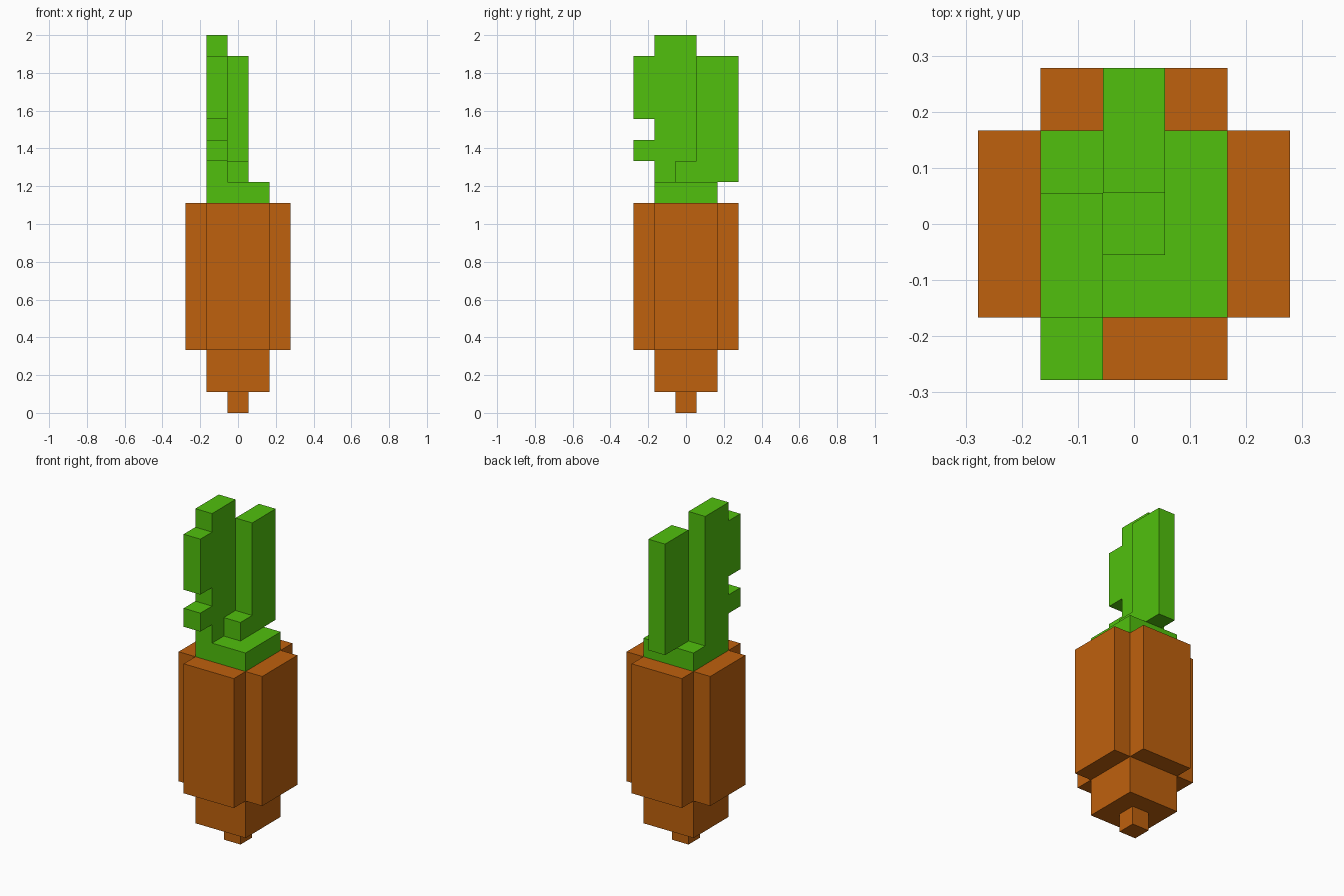
import bpy
import bmesh
from mathutils import Vector

cube = bpy.data.objects.get("Cube")
if cube:
    bpy.data.objects.remove(cube, do_unlink=True)

U = 2 / 18  # one block


def make_material(name, color):
    mat = bpy.data.materials.new(name)
    mat.use_nodes = True
    mat.diffuse_color = color
    mat.node_tree.nodes["Principled BSDF"].inputs["Base Color"].default_value = color
    return mat


ORANGE = make_material("carrot orange", (0.52, 0.119, 0.004, 1))
GREEN = make_material("leaf green", (0.082, 0.527, 0.004, 1))


def prism(name, outline, start, end, mat, along="Z"):
    """Extrude an outline, in block units: (x, y) along Z or (y, z) along X."""
    def place(a, b, c):
        return Vector((a, b, c) if along == "Z" else (c, a, b)) * U

    bm = bmesh.new()
    face = bm.faces.new([bm.verts.new(place(a, b, start)) for a, b in outline])
    result = bmesh.ops.extrude_face_region(bm, geom=[face])
    moved = [v for v in result["geom"] if isinstance(v, bmesh.types.BMVert)]
    bmesh.ops.translate(bm, verts=moved, vec=place(0, 0, end - start))
    bmesh.ops.recalc_face_normals(bm, faces=bm.faces)
    mesh = bpy.data.meshes.new(name)
    bm.to_mesh(mesh)
    bm.free()
    mesh.materials.append(mat)
    obj = bpy.data.objects.new(name, mesh)
    bpy.context.collection.objects.link(obj)
    return obj


def square(h):
    return [(-h, -h), (h, -h), (h, h), (-h, h)]


def plus(w, h):
    """Square of half-size h with notched corners; arms have half-width w."""
    corner = [(h, -w), (h, w), (w, w)]
    points = []
    for _ in range(4):
        points += corner
        corner = [(-y, x) for x, y in corner]
    return points


# Root, from the tip upwards
prism("root_tip", square(0.5), 0, 1, ORANGE)
prism("root_taper", square(1.5), 1, 3, ORANGE)
prism("root_body", plus(1.5, 2.5), 3, 10, ORANGE)

# Leaf base and the two upright leaves
prism("leaf_base", square(1.5), 10, 11, GREEN)
prism("tall_notched_leaf",
      [(-1.5, 11), (0.5, 11), (0.5, 18), (-1.5, 18), (-1.5, 17), (-2.5, 17),
       (-2.5, 14), (-1.5, 14), (-1.5, 13), (-2.5, 13), (-2.5, 12), (-1.5, 12)],
      -1.5, -0.5, GREEN, along="X")
prism("back_leaf",
      [(-0.5, 11), (2.5, 11), (2.5, 17), (0.5, 17), (0.5, 12), (-0.5, 12)],
      -0.5, 0.5, GREEN, along="X")
